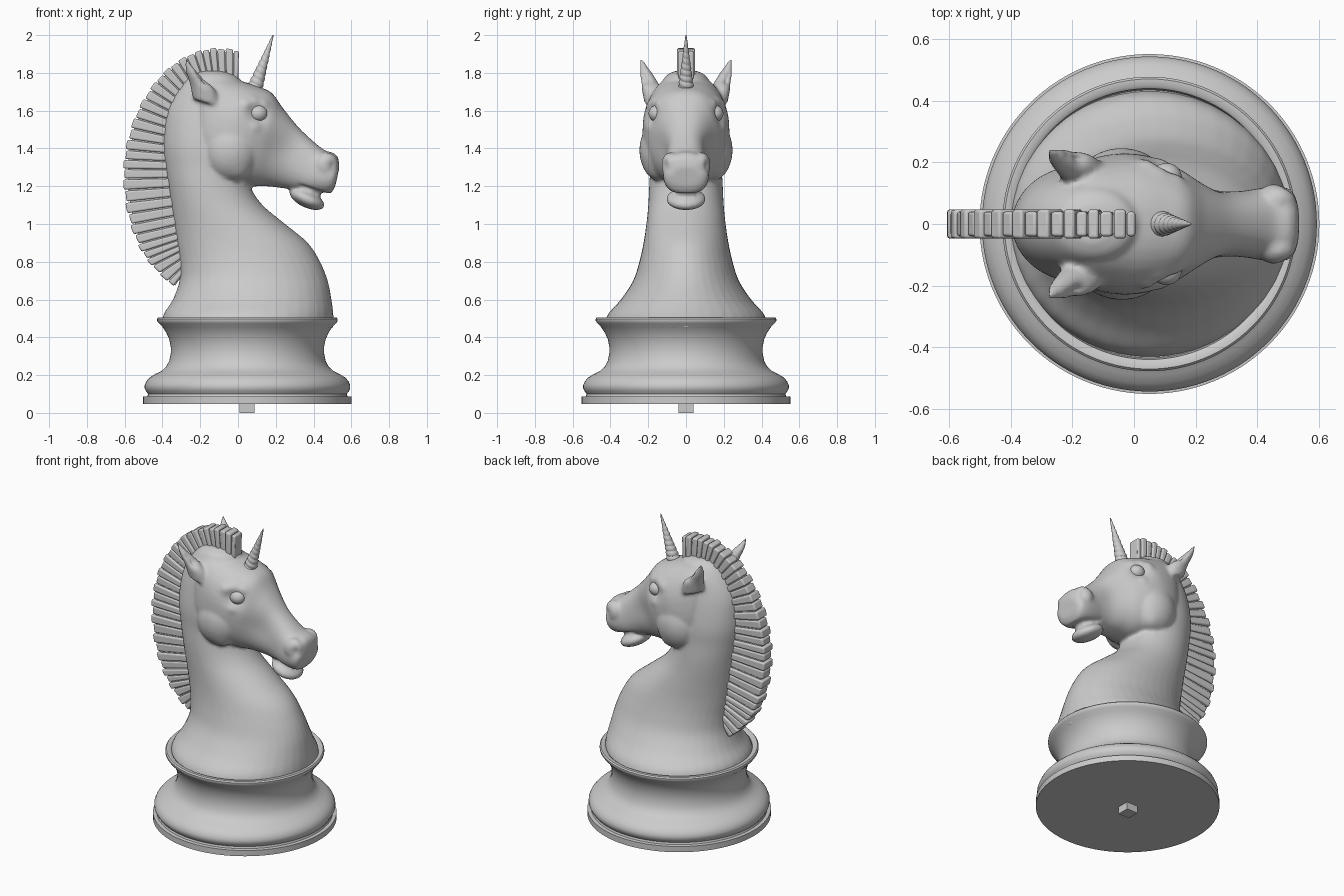
import bpy, bmesh, math
from mathutils import Vector, Matrix

if "Cube" in bpy.data.objects:
    bpy.data.objects.remove(bpy.data.objects["Cube"])

def spline(rows, k):
    """Catmull-Rom interpolation of number rows, k steps per span."""
    out = []
    for i in range(len(rows) - 1):
        p0, p1, p2 = rows[max(i - 1, 0)], rows[i], rows[i + 1]
        p3 = rows[min(i + 2, len(rows) - 1)]
        for j in range(k):
            t = j / k
            out.append([0.5 * (2 * b + (c - a) * t + (2 * a - 5 * b + 4 * c - d) * t * t
                               + (3 * b - a - 3 * c + d) * t ** 3)
                        for a, b, c, d in zip(p0, p1, p2, p3)])
    return out + [list(rows[-1])]

def ring(c, u, v, n=40, p=1.0):
    """Superellipse ring around c with half axes u and v."""
    c, u, v = Vector(c), Vector(u), Vector(v)
    pts = []
    for i in range(n):
        a = 2 * math.pi * i / n
        cs, sn = math.cos(a), math.sin(a)
        pts.append(c + u * math.copysign(abs(cs) ** p, cs) + v * math.copysign(abs(sn) ** p, sn))
    return pts

def skin(bm, rings):
    """Bridge rings into a closed, capped shell."""
    vs = [[bm.verts.new(p) for p in r] for r in rings]
    n = len(vs[0])
    for a, b in zip(vs, vs[1:]):
        for i in range(n):
            bm.faces.new((a[i], a[(i + 1) % n], b[(i + 1) % n], b[i]))
    bm.faces.new(vs[0][::-1])
    bm.faces.new(vs[-1])

def ball(bm, c, r, tilt=0.0):
    m = Matrix.Translation(c) @ Matrix.Rotation(tilt, 4, 'Y') @ Matrix.Diagonal((*r, 1))
    bmesh.ops.create_uvsphere(bm, u_segments=32, v_segments=20, radius=1, matrix=m)

def finish(bm, name, angle=40):
    bmesh.ops.recalc_face_normals(bm, faces=bm.faces[:])
    me = bpy.data.meshes.new(name)
    bm.to_mesh(me)
    bm.free()
    me.shade_smooth()
    me.set_sharp_from_angle(angle=math.radians(angle))
    ob = bpy.data.objects.new(name, me)
    bpy.context.collection.objects.link(ob)
    return ob

# Turned base
CX = 0.05
profile = [(.552, .048), (.552, .086), (.53, .088), (.526, .10), (.537, .115), (.544, .13),
           (.544, .147), (.535, .168), (.518, .187), (.49, .205), (.455, .222), (.43, .245),
           (.414, .275), (.406, .315), (.406, .35), (.414, .39), (.43, .425), (.45, .455),
           (.47, .475), (.478, .487), (.478, .498), (.471, .506), (.45, .506), (.44, .498),
           (.435, .465)]
bm = bmesh.new()
skin(bm, [ring((CX, 0, z), (r, 0, 0), (0, r, 0), 112) for r, z in profile])
finish(bm, "base")

# Square peg under the base
bm = bmesh.new()
bmesh.ops.create_cube(bm, size=1, matrix=Matrix.Translation((.047, 0, .03)) @ Matrix.Diagonal((.08, .08, .06, 1)))
finish(bm, "peg")

# Bust: neck sections (z, back x, front x, half width)
neck = [(.45, -.405, .505, .435), (.52, -.395, .505, .415), (.6, -.345, .495, .345),
        (.7, -.31, .475, .28), (.8, -.31, .435, .247), (.9, -.325, .37, .225),
        (1.0, -.34, .25, .21), (1.1, -.355, .13, .20), (1.2, -.37, .065, .195),
        (1.3, -.385, .05, .19), (1.4, -.397, .05, .19), (1.5, -.393, .05, .18),
        (1.6, -.375, .05, .165), (1.7, -.325, .03, .145), (1.78, -.26, .0, .11),
        (1.81, -.2, -.08, .06)]
# Head sections (top x, top z, bottom x, bottom z, half width)
head = [(-.25, 1.72, -.25, 1.38, .10), (-.16, 1.8, -.2, 1.29, .19), (0, 1.762, -.13, 1.24, .228),
        (.10, 1.73, -.02, 1.215, .222), (.178, 1.695, .07, 1.2, .19), (.237, 1.615, .15, 1.2, .15),
        (.32, 1.513, .235, 1.19, .115), (.40, 1.437, .30, 1.18, .108), (.46, 1.39, .37, 1.165, .117),
        (.505, 1.377, .44, 1.155, .122), (.53, 1.35, .49, 1.162, .112), (.537, 1.3, .515, 1.2, .08)]
bm = bmesh.new()
skin(bm, [ring(((b + f) / 2, 0, z), ((f - b) / 2, 0, 0), (0, w, 0)) for z, b, f, w in spline(neck, 4)])
skin(bm, [ring(((a + c) / 2, 0, (b + d) / 2), ((a - c) / 2, 0, (b - d) / 2), (0, w, 0), p=.85)
          for a, b, c, d, w in spline(head, 4)])
ball(bm, (.365, 0, 1.132), (.10, .105, .045), math.radians(25))      # lower lip and chin
for s in (-1, 1):
    ball(bm, (-.04, s * .125, 1.39), (.15, .122, .165))              # cheeks
    ball(bm, (.465, s * .08, 1.312), (.068, .052, .068))             # nostril mounds
    ears = [(-.165, .165, 1.64, .075, .055), (-.185, .185, 1.72, .07, .05),
            (-.225, .207, 1.785, .05, .036), (-.255, .222, 1.83, .026, .02),
            (-.278, .237, 1.875, .006, .006)]
    skin(bm, [ring((x, s * y, z), (u, 0, -u * .3), (0, v, 0), 24) for x, y, z, u, v in spline(ears, 4)])
bust = finish(bm, "horse_bust")

# Fuse the parts into one smooth skin
rm = bust.modifiers.new("fuse", 'REMESH')
rm.mode, rm.voxel_size = 'VOXEL', .0105
sm = bust.modifiers.new("soften", 'SMOOTH')
sm.factor, sm.iterations = .5, 6
dg = bpy.context.evaluated_depsgraph_get()
fused = bpy.data.meshes.new_from_object(bust.evaluated_get(dg))
bust.modifiers.clear()
bust.data = fused

# Sculpt mirrored dents and ridges: (x, y, z, radius, push along normal)
spots = [(.495, .098, 1.31, .03, -.032),                                  # nostril
         (.11, .19, 1.585, .06, -.026), (.095, .19, 1.655, .035, .016),   # eye socket, brow
         (.15, .17, 1.645, .03, .014), (.045, .2, 1.635, .03, .012),
         (.10, .21, 1.52, .03, .008),                                     # lower lid
         (-.165, .225, 1.775, .032, -.026), (-.2, .235, 1.805, .022, -.014),  # ear hollow
         (.25, .12, 1.40, .09, -.012),                                    # hollow of the face
         (.03, .2, 1.24, .05, .01)]                                       # jaw corner
moves = []
for v in fused.vertices:
    q = Vector((v.co.x, abs(v.co.y), v.co.z))
    push = sum(h * math.exp(-((q - Vector((x, y, z))).length / r) ** 2) for x, y, z, r, h in spots)
    # mouth crease
    if .31 < q.x < .5:
        line = 1.2 - (q.x - .33) * .36
        push -= .012 * math.exp(-((q.z - line) / .012) ** 2) * min(1, (q.x - .31) / .04)
    moves.append(v.co + v.normal * push)
for v, co in zip(fused.vertices, moves):
    v.co = co
fused.shade_smooth()

# Eyeballs
for s, side in ((-1, "right"), (1, "left")):
    bm = bmesh.new()
    ball(bm, (.105, s * .152, 1.585), (.05, .046, .045))
    finish(bm, side + "_eye")

# Mane: rows of outer x, z and inner x, z
mane = spline([(.005, 1.92, .0, 1.72), (-.115, 1.932, -.1, 1.74), (-.235, 1.907, -.18, 1.75),
               (-.365, 1.83, -.25, 1.69), (-.47, 1.71, -.31, 1.61), (-.55, 1.56, -.35, 1.5),
               (-.597, 1.39, -.365, 1.37), (-.608, 1.235, -.355, 1.24), (-.585, 1.05, -.335, 1.09),
               (-.53, .89, -.31, .95), (-.455, .775, -.29, .86), (-.34, .665, -.27, .76)], 3)

def plate(row, w, cut=0.0):
    """Cross-section quad of the mane at one row."""
    ox, oz, ix, iz = row
    ox, oz = ox + (ix - ox) * cut, oz + (iz - oz) * cut
    return [(ox, -w, oz), (ox, w, oz), (ix, w, iz), (ix, -w, iz)]

bm = bmesh.new()
for i, (a, b) in enumerate(zip(mane, mane[1:])):
    w = .047 if i % 2 else .04
    end = [p + (q - p) * .88 for p, q in zip(a, b)]
    cut = 0 if i % 2 else .03
    skin(bm, [plate(a, w, cut), plate(end, w, cut)])
locks = finish(bm, "mane_locks")
bv = locks.modifiers.new("rounded", 'BEVEL')
bv.width, bv.segments = .009, 3
bm = bmesh.new()
skin(bm, [plate(r, .033, .1) for r in mane])
finish(bm, "mane_core")

# Spiral horn
foot, tip = Vector((.072, 0, 1.67)), Vector((.186, 0, 2.0))
axis = (tip - foot).normalized()
side = Vector((0, 1, 0))
front = side.cross(axis)
rings = []
for i in range(101):
    t = i / 100
    pts = []
    for j in range(28):
        a = 2 * math.pi * j / 28
        groove = abs(math.sin(math.pi * (t * 11 + j / 28)))
        r = (.047 * (1 - t) + .003) * (.84 + .16 * groove ** .6)
        pts.append(foot.lerp(tip, t) + (front * math.cos(a) + side * math.sin(a)) * r)
    rings.append(pts)
bm = bmesh.new()
skin(bm, rings)
finish(bm, "horn", 60)
